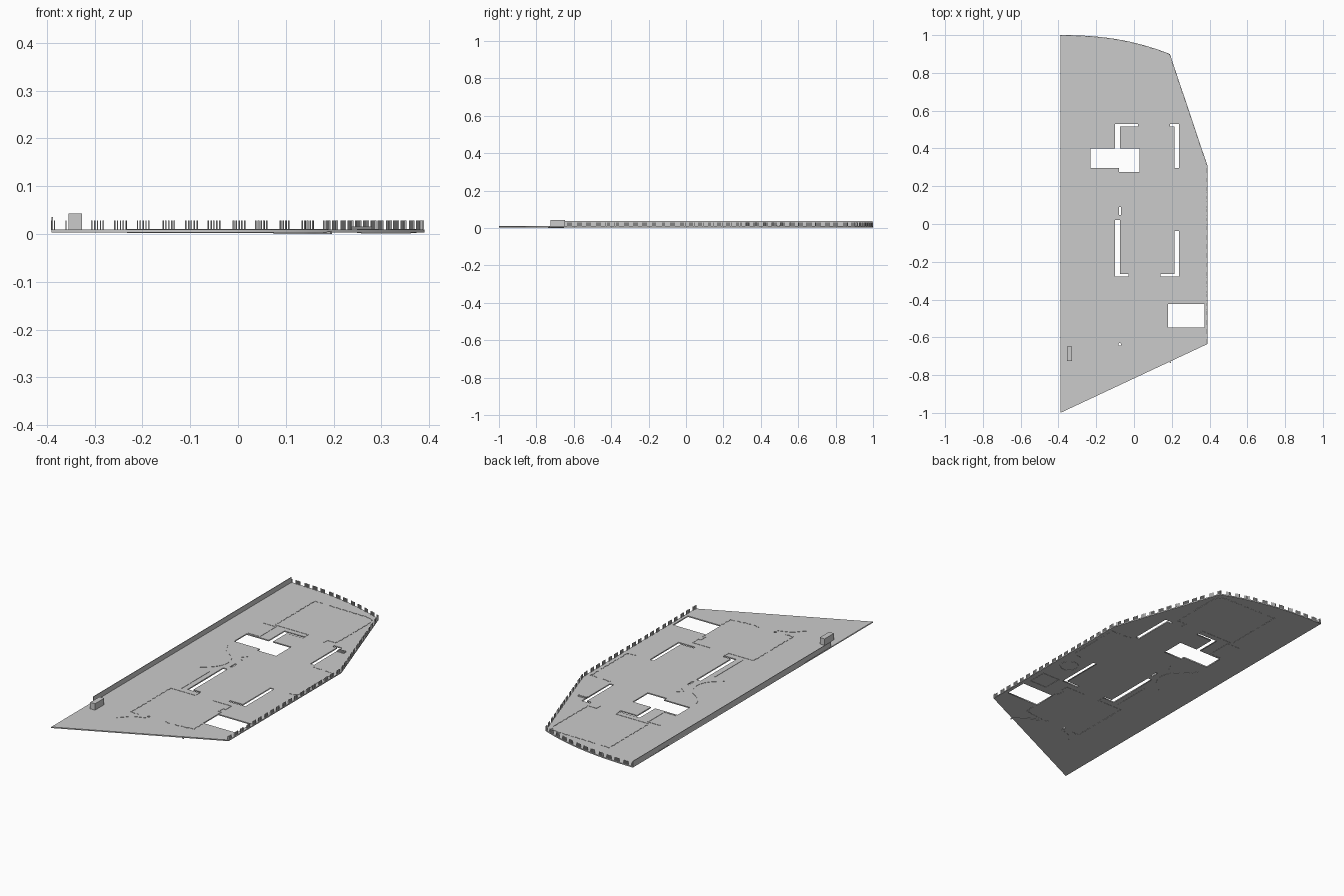
import bpy, bmesh, math
from mathutils import Vector

if "Cube" in bpy.data.objects:
    bpy.data.objects.remove(bpy.data.objects["Cube"])

TOP, BOTTOM = 0.009, 0.003


def make_object(name, bm):
    bmesh.ops.recalc_face_normals(bm, faces=bm.faces)
    mesh = bpy.data.meshes.new(name)
    bm.to_mesh(mesh)
    bm.free()
    ob = bpy.data.objects.new(name, mesh)
    bpy.context.collection.objects.link(ob)
    return ob


def add_box(bm, x0, x1, y0, y1, z0, z1):
    vs = bmesh.ops.create_cube(bm, size=1)["verts"]
    for v in vs:
        v.co = Vector((x0 + (v.co.x + 0.5) * (x1 - x0),
                       y0 + (v.co.y + 0.5) * (y1 - y0),
                       z0 + (v.co.z + 0.5) * (z1 - z0)))


def box(name, *dims):
    bm = bmesh.new()
    add_box(bm, *dims)
    return make_object(name, bm)


def smooth_path(pts, steps=6):
    # Catmull-Rom through a few points
    p = [Vector(q) for q in pts]
    p = [2 * p[0] - p[1]] + p + [2 * p[-1] - p[-2]]
    out = []
    for i in range(1, len(p) - 2):
        a, b, c, d = p[i - 1:i + 3]
        for k in range(steps):
            t = k / steps
            out.append(0.5 * (2 * b + (c - a) * t + (2 * a - 5 * b + 4 * c - d) * t * t
                              + (3 * b - a - 3 * c + d) * t ** 3))
    return out + [p[-2]]


def wavy_path(pts, amp=0.003, step=0.012):
    # resample and ripple sideways, like a planted edge
    out, run = [], 0
    for a, b in zip(pts, pts[1:]):
        a, b = Vector(a), Vector(b)
        d = b - a
        n = max(1, round(d.length / step))
        side = Vector((-d.y, d.x)).normalized()
        for k in range(n):
            out.append(a + d * (k / n) + side * amp * math.sin((run + k) * 1.9))
        run += n
    return out + [Vector(pts[-1])]


def curb(name, pts, width=0.005, z0=0.002, z1=0.0105, closed=False):
    # ribbon of rectangular section following a path
    p = [Vector(q) for q in pts]
    n = len(p)
    bm = bmesh.new()
    rings = []
    for i in range(n):
        prev = p[i - 1] if (i or closed) else p[i]
        nxt = p[(i + 1) % n] if (i < n - 1 or closed) else p[i]
        d1, d2 = (p[i] - prev), (nxt - p[i])
        d1 = d1.normalized() if d1.length else d2.normalized()
        d2 = d2.normalized() if d2.length else d1
        t = (d1 + d2).normalized()
        side = Vector((-t.y, t.x)) * width / 2 / max(0.5, t.dot(d1))
        l, r = p[i] + side, p[i] - side
        rings.append([bm.verts.new((q.x, q.y, z)) for q, z in ((l, z0), (r, z0), (r, z1), (l, z1))])
    for i in range(n if closed else n - 1):
        a, b = rings[i], rings[(i + 1) % n]
        for k in range(4):
            bm.faces.new((a[k], a[(k + 1) % 4], b[(k + 1) % 4], b[k]))
    if not closed:
        bm.faces.new(rings[0])
        bm.faces.new(rings[-1])
    return make_object(name, bm)


def rect(x0, x1, y0, y1):
    return [(x0, y0), (x1, y0), (x1, y1), (x0, y1)]


# ground slab with its openings
arc = [(0.19 - 0.58 * i / 16, 1 - 0.1 * (1 - i / 16) ** 2.3) for i in range(17)]
outline = [(-0.39, -1), (0.39, -0.635), (0.39, 0.305)] + arc
openings = [
    [(-0.23, 0.40), (-0.10, 0.40), (-0.10, 0.53), (0.02, 0.53), (0.02, 0.515), (-0.075, 0.515),
     (-0.075, 0.40), (0.03, 0.40), (0.03, 0.275), (-0.08, 0.275), (-0.08, 0.296), (-0.23, 0.296)],
    [(0.215, 0.296), (0.237, 0.296), (0.237, 0.53), (0.19, 0.53), (0.19, 0.517), (0.215, 0.517)],
    [(-0.10, 0.02), (-0.075, 0.02), (-0.075, -0.265), (-0.03, -0.265), (-0.03, -0.277), (-0.10, -0.277)],
    [(0.237, -0.037), (0.215, -0.037), (0.215, -0.265), (0.14, -0.265), (0.14, -0.277), (0.237, -0.277)],
    rect(0.18, 0.372, -0.547, -0.423),
    rect(-0.08, -0.07, 0.047, 0.09),
    [(-0.075 + 0.007 * math.cos(a * math.pi / 4), -0.637 + 0.007 * math.sin(a * math.pi / 4)) for a in range(8)],
]
cu = bpy.data.curves.new("ground_slab", "CURVE")
cu.dimensions, cu.fill_mode = "2D", "BOTH"
cu.extrude = (TOP - BOTTOM) / 2
for loop in [outline] + openings:
    sp = cu.splines.new("POLY")
    sp.points.add(len(loop) - 1)
    for pt, q in zip(sp.points, loop):
        pt.co = (q[0], q[1], 0, 1)
    sp.use_cyclic_u = True
slab = bpy.data.objects.new("ground_slab", cu)
slab.location.z = (TOP + BOTTOM) / 2
bpy.context.collection.objects.link(slab)
bpy.context.view_layer.objects.active = slab
slab.select_set(True)
bpy.ops.object.convert(target="MESH")

# rippled planting-bed edges
for i, pts in enumerate([
    [(-0.175, 0.565), (-0.175, 0.89), (-0.13, 0.89)],
    [(-0.09, 0.888), (0.14, 0.885), (0.175, 0.87), (0.183, 0.83), (0.18, 0.565)],
    [(-0.175, -0.315), (-0.175, -0.642), (-0.13, -0.642)],
    [(0.02, -0.636), (0.05, -0.642)],
    [(0.07, -0.642), (0.18, -0.628), (0.183, -0.56)],
    [(0.25, 0.275), (0.295, 0.272)],
    [(0.32, 0.27), (0.367, 0.27), (0.367, -0.03), (0.32, -0.04)],
]):
    curb(f"bed_edge_{i + 1}", wavy_path(pts))

# straight kerbs around the building plots
for i, pts in enumerate([
    [(-0.175, 0.56), (0.018, 0.56), (0.018, 0.53)],
    [(0.13, 0.53), (0.13, 0.56), (0.18, 0.56)],
    [(-0.23, 0.545), (-0.16, 0.545), (-0.16, 0.41), (-0.23, 0.41)],
    [(-0.075, 0.19), (-0.10, 0.165), (-0.075, 0.14)],
    [(-0.13, -0.055), (-0.13, -0.285)],
    [(-0.175, -0.312), (-0.03, -0.312), (-0.03, -0.28)],
    [(0.07, -0.312), (0.18, -0.312), (0.18, -0.36), (0.165, -0.36), (0.165, -0.395), (0.18, -0.395), (0.18, -0.42)],
]):
    curb(f"plot_kerb_{i + 1}", pts)

# curved path edges
curb("side_path_edge", smooth_path([(-0.23, 0.24), (-0.20, 0.19), (-0.135, 0.14), (-0.115, 0.07),
                                    (-0.14, 0.01), (-0.195, -0.04)]))
front_arc = smooth_path([(-0.195, -0.735), (-0.17, -0.71), (-0.14, -0.68), (-0.075, -0.655)])
curb("front_path_edge", front_arc)
curb("underside_path_edge", [(-p.x, p.y) for p in front_arc], z0=0, z1=0.005)

# recessed outlines under the terrace
curb("underside_ring", [(0.31 + 0.045 * math.cos(a * math.pi / 12), -0.14 + 0.045 * math.sin(a * math.pi / 12))
                        for a in range(24)], z0=0.0015, z1=0.005, closed=True)
curb("underside_frame", rect(0.26, 0.36, -0.38, -0.28), z0=0.0015, z1=0.005, closed=True)

# small steps beside the right slot
for i in range(3):
    box(f"step_{i + 1}", 0.238, 0.28, 0.482 + i * 0.007, 0.486 + i * 0.007, 0.006, 0.012 + i * 0.002)

# boundary wall and utility block
box("boundary_wall", -0.39, -0.387, -0.65, 0.998, BOTTOM, 0.036)
box("utility_block", -0.355, -0.327, -0.725, -0.648, 0.007, 0.043)

# slatted fence panels along the right, slanted and curved edges
fence = [Vector(q) for q in outline[1:]]
bm = bmesh.new()
travel, pitch, panel, slats = 0.0, 0.05, 0.03, 5
for a, b in zip(fence, fence[1:]):
    d = (b - a).normalized()
    inward = Vector((-d.y, d.x)) * 0.003
    length = (b - a).length
    first = math.ceil(travel / (panel / slats))
    k = first
    while k * panel / slats < travel + length:
        s = k * panel / slats
        if s % pitch < panel:
            c = a + d * (s - travel) + inward
            vs = bmesh.ops.create_cube(bm, size=1)["verts"]
            n = Vector((-d.y, d.x))
            for v in vs:
                q = c + d * v.co.x * 0.0025 + n * v.co.y * 0.004
                v.co = Vector((q.x, q.y, 0.008 + (v.co.z + 0.5) * 0.02))
        k += 1
    travel += length
make_object("fence_slats", bm)
